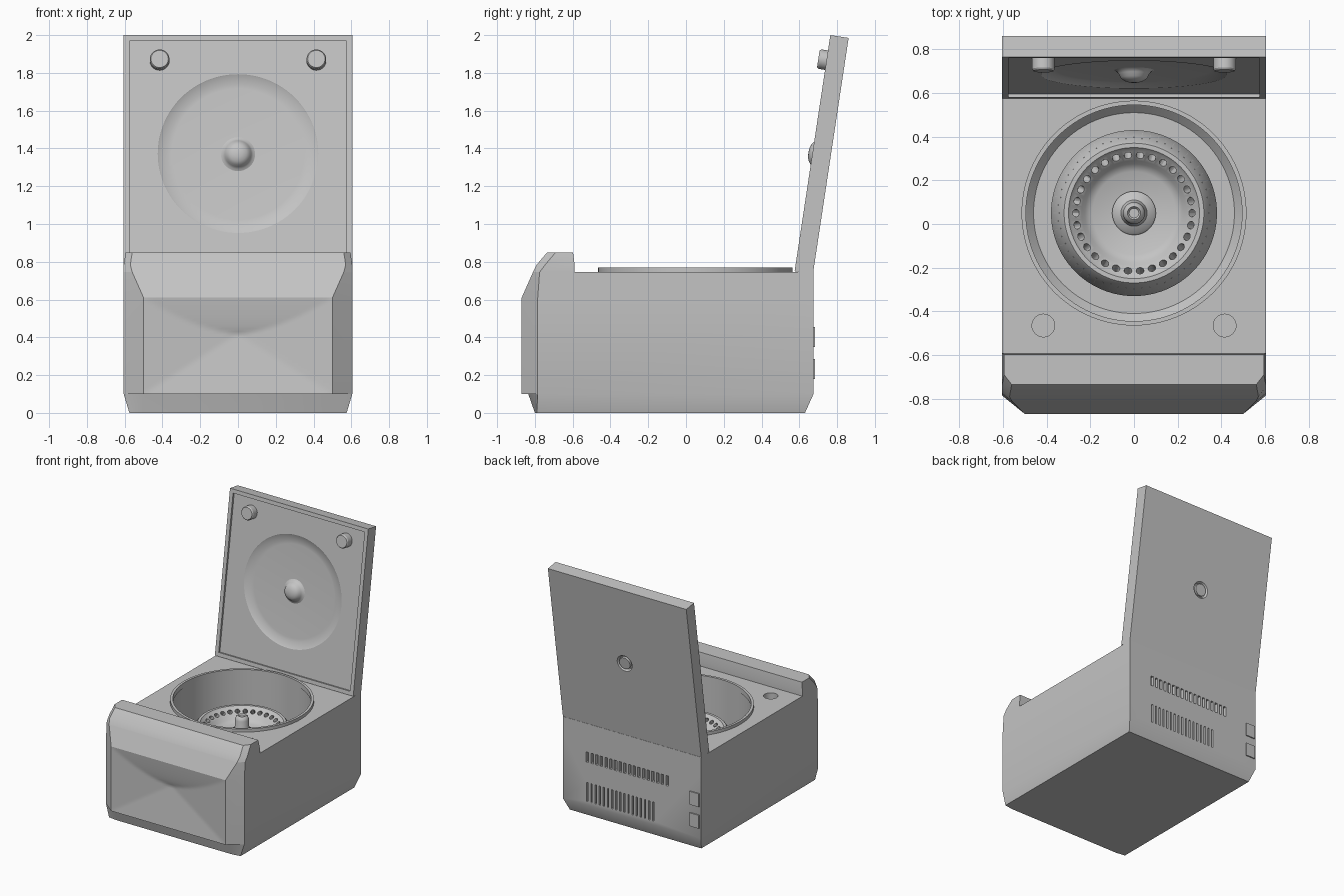
import bpy, bmesh, math
from mathutils import Matrix, Vector

if "Cube" in bpy.data.objects:
    bpy.data.objects.remove(bpy.data.objects["Cube"], do_unlink=True)

GREY = (0.55, 0.55, 0.55, 1)
grey = bpy.data.materials.new("light grey")
grey.use_nodes = True
grey.diffuse_color = GREY
grey.node_tree.nodes["Principled BSDF"].inputs["Base Color"].default_value = GREY


def finish(name, bm, matrix=None, recalc=True):
    if recalc:
        bmesh.ops.recalc_face_normals(bm, faces=bm.faces)
    if matrix:
        bm.transform(matrix)
    mesh = bpy.data.meshes.new(name)
    bm.to_mesh(mesh)
    bm.free()
    mesh.materials.append(grey)
    ob = bpy.data.objects.new(name, mesh)
    bpy.context.collection.objects.link(ob)
    return ob


def smooth(ob, angle=30):
    bpy.ops.object.select_all(action='DESELECT')
    ob.select_set(True)
    bpy.context.view_layer.objects.active = ob
    bpy.ops.object.shade_smooth_by_angle(angle=math.radians(angle))


def add_box(bm, lo, hi):
    lo, hi = Vector(lo), Vector(hi)
    m = Matrix.Translation((lo + hi) / 2) @ Matrix.Diagonal((hi - lo).to_4d())
    bmesh.ops.create_cube(bm, size=1, matrix=m)


def add_cyl(bm, r, depth, matrix, seg=32):
    bmesh.ops.create_cone(bm, cap_ends=True, segments=seg, radius1=r, radius2=r, depth=depth, matrix=matrix)


def lathe(profile, seg=64):
    """Spin (radius, height) points round z."""
    bm = bmesh.new()
    vs = [bm.verts.new((r, 0, z)) for r, z in profile]
    es = [bm.edges.new(p) for p in zip(vs, vs[1:])]
    bmesh.ops.spin(bm, geom=vs + es, axis=(0, 0, 1), cent=(0, 0, 0), angle=2 * math.pi, steps=seg)
    bmesh.ops.remove_doubles(bm, verts=bm.verts, dist=1e-4)
    return bm


def loft(sections):
    """Join six-sided sections (front x, front y, side x, side y, back y, z)."""
    bm = bmesh.new()
    rings = []
    for fx, fy, sx, sy, by, z in sections:
        pts = [(-fx, fy), (fx, fy), (sx, sy), (sx, by), (-sx, by), (-sx, sy)]
        rings.append([bm.verts.new((x, y, z)) for x, y in pts])
    for a, b in zip(rings, rings[1:]):
        for i in range(6):
            j = (i + 1) % 6
            bm.faces.new((a[i], a[j], b[j], b[i]))
    bm.faces.new(rings[0][::-1])
    bm.faces.new(rings[-1])
    bmesh.ops.remove_doubles(bm, verts=bm.verts, dist=1e-4)
    return bm


def cut(ob, bm, matrix=None):
    cutter = finish("cutter", bm, matrix)
    cutter.hide_render = True
    mod = ob.modifiers.new("cut", 'BOOLEAN')
    mod.operation, mod.solver, mod.object = 'DIFFERENCE', 'EXACT', cutter
    bpy.ops.object.select_all(action='DESELECT')
    bpy.context.view_layer.objects.active = ob
    ob.select_set(True)
    bpy.ops.object.modifier_apply(modifier=mod.name)
    bpy.data.objects.remove(cutter, do_unlink=True)


T = Matrix.Translation
CENTRE = (0, 0.05, 0)

# Housing with chamfered foot and front corners
body = finish("housing", loft([
    (0.5, -0.80, 0.575, -0.79, 0.63, 0), (0.5, -0.835, 0.605, -0.785, 0.675, 0.1),
    (0.5, -0.87, 0.605, -0.785, 0.675, 0.1), (0.5, -0.87, 0.605, -0.785, 0.675, 0.61),
    (0.56, -0.81, 0.605, -0.775, 0.675, 0.745)]))

# Bowl, latch sockets and rear vents
bm = lathe([(0, 0.32), (0.46, 0.32), (0.5, 0.36), (0.5, 0.9), (0, 0.9)], 96)
cut(body, bm, T(CENTRE))
bm = bmesh.new()
for s in (-1, 1):
    add_cyl(bm, 0.052, 0.1, T((s * 0.415, -0.465, 0.745)))
for i in range(18):
    x = 0.39 - i * 0.041
    add_box(bm, (x - 0.011, 0.65, 0.44), (x + 0.011, 0.7, 0.52))
for i in range(17):
    x = 0.39 - i * 0.036
    add_box(bm, (x - 0.006, 0.65, 0.13), (x + 0.006, 0.7, 0.28))
cut(body, bm)

# Open the flat front so the sculpted panel can sit there
bm = bmesh.new()
bm.from_mesh(body.data)
front = [f for f in bm.faces if f.normal.y < -0.99 and f.calc_center_median().y < -0.86]
bmesh.ops.delete(bm, geom=front, context='FACES_ONLY')
bm.to_mesh(body.data)
bm.free()
smooth(body, 25)

# Sculpted front panel with creases meeting below an arched scoop
bm = bmesh.new()
bmesh.ops.create_grid(bm, x_segments=60, y_segments=34, size=0.5)
for v in bm.verts:
    x, z = v.co.x, 0.1 + 0.51 * (v.co.y + 0.5)
    side = 1 - 2 * abs(x)
    low = (z - 0.1) / 0.32
    top = 1 - max(0, (z - 0.42) / 0.19) ** 0.6
    v.co = (x, -0.87 + 0.04 * max(0, min(side, low, top)), z)
smooth(finish("front_panel", bm, recalc=False), 40)

# Raised front lip
smooth(finish("front_lip", loft([
    (0.56, -0.81, 0.605, -0.775, -0.59, 0.745), (0.57, -0.79, 0.605, -0.745, -0.59, 0.785),
    (0.56, -0.735, 0.595, -0.69, -0.598, 0.85)])), 40)

# Bowl rim seal
smooth(finish("bowl_rim", lathe([(0.495, 0.73), (0.495, 0.77), (0.515, 0.77), (0.515, 0.73), (0.495, 0.73)], 96), T(CENTRE)))

# Rotor with a ring of tube holes
rotor = finish("rotor", lathe([
    (0, 0.34), (0.36, 0.34), (0.38, 0.4), (0.38, 0.46), (0.33, 0.565), (0.32, 0.577), (0.30, 0.577),
    (0.29, 0.565), (0.24, 0.53), (0.225, 0.505), (0.19, 0.485), (0, 0.485)], 96), T(CENTRE))
bm = bmesh.new()
for i in range(30):
    spin = Matrix.Rotation(i * math.tau / 30, 4, 'Z')
    add_cyl(bm, 0.018, 0.1, spin @ T((0.266, 0, 0.547)) @ Matrix.Rotation(-0.6, 4, 'Y'), 12)
cut(rotor, bm, T(CENTRE))
smooth(rotor)

# Scale marks on the rotor skirt
bm = bmesh.new()
lean = math.atan2(0.105, 0.05)
for i in range(60):
    half = 0.03 if i % 2 == 0 else 0.018
    m = Matrix.Rotation(i * math.tau / 60, 4, 'Z') @ T((0.355, 0, 0.5125)) @ Matrix.Rotation(lean, 4, 'Y')
    bmesh.ops.create_cube(bm, size=1, matrix=m @ Matrix.Diagonal((half * 2, 0.004, 0.004, 1)))
finish("rotor_scale_marks", bm, T(CENTRE))

# Hub and clamping knob
smooth(finish("rotor_hub", lathe([
    (0, 0.47), (0.1, 0.47), (0.1, 0.505), (0.09, 0.515), (0.06, 0.53), (0.05, 0.555), (0.05, 0.61),
    (0.043, 0.63), (0.03, 0.64), (0.022, 0.63), (0, 0.63)], 48), T(CENTRE)), 40)

# Open lid: built upright, then leaned back on its hinge edge
LEAN = T((0, 0.575, 0.75)) @ Matrix.Rotation(math.radians(-8.6), 4, 'X')
MID = 0.632
FACE = T((0, 0, MID)) @ Matrix.Rotation(math.pi / 2, 4, 'X')   # local z points out of the lid front
bm = bmesh.new()
add_box(bm, (-0.605, 0, 0), (0.605, 0.098, 1.264))
lid = finish("lid", bm)
bm = bmesh.new()
add_box(bm, (-0.575, -0.1, 0.03), (0.575, 0.015, 1.234))
cut(lid, bm)
cut(lid, lathe([(0, -0.035), (0.35, -0.035), (0.375, -0.033), (0.42, -0.018), (0.45, 0.0), (0, 0.0)], 96), FACE)
cut(lid, lathe([(0.047, -0.12), (0.047, -0.08), (0.055, -0.08), (0.065, -0.0985), (0.065, -0.12), (0.047, -0.12)], 48), FACE)
lid.data.transform(LEAN)
smooth(lid, 25)

# Central dome on the lid lining
smooth(finish("lid_dome", lathe([
    (0.095, -0.037), (0.08, -0.03), (0.07, -0.018), (0.062, 0.0), (0.045, 0.013), (0.024, 0.02), (0, 0.022)], 48),
    LEAN @ FACE), 60)

# Latch pins
for s, side in ((-1, "right"), (1, "left")):
    pin = lathe([(0, -0.04), (0.052, -0.04), (0.052, 0.035), (0.046, 0.044), (0, 0.044)], 32)
    smooth(finish("latch_pin_" + side, pin, LEAN @ T((s * 0.415, 0, 1.13)) @ Matrix.Rotation(math.pi / 2, 4, 'X')))

# Rear connector plates
for name, z in (("upper", 0.35), ("lower", 0.18)):
    bm = bmesh.new()
    add_box(bm, (-0.59, 0.67, z), (-0.51, 0.684, z + 0.105))
    finish("connector_plate_" + name, bm)
